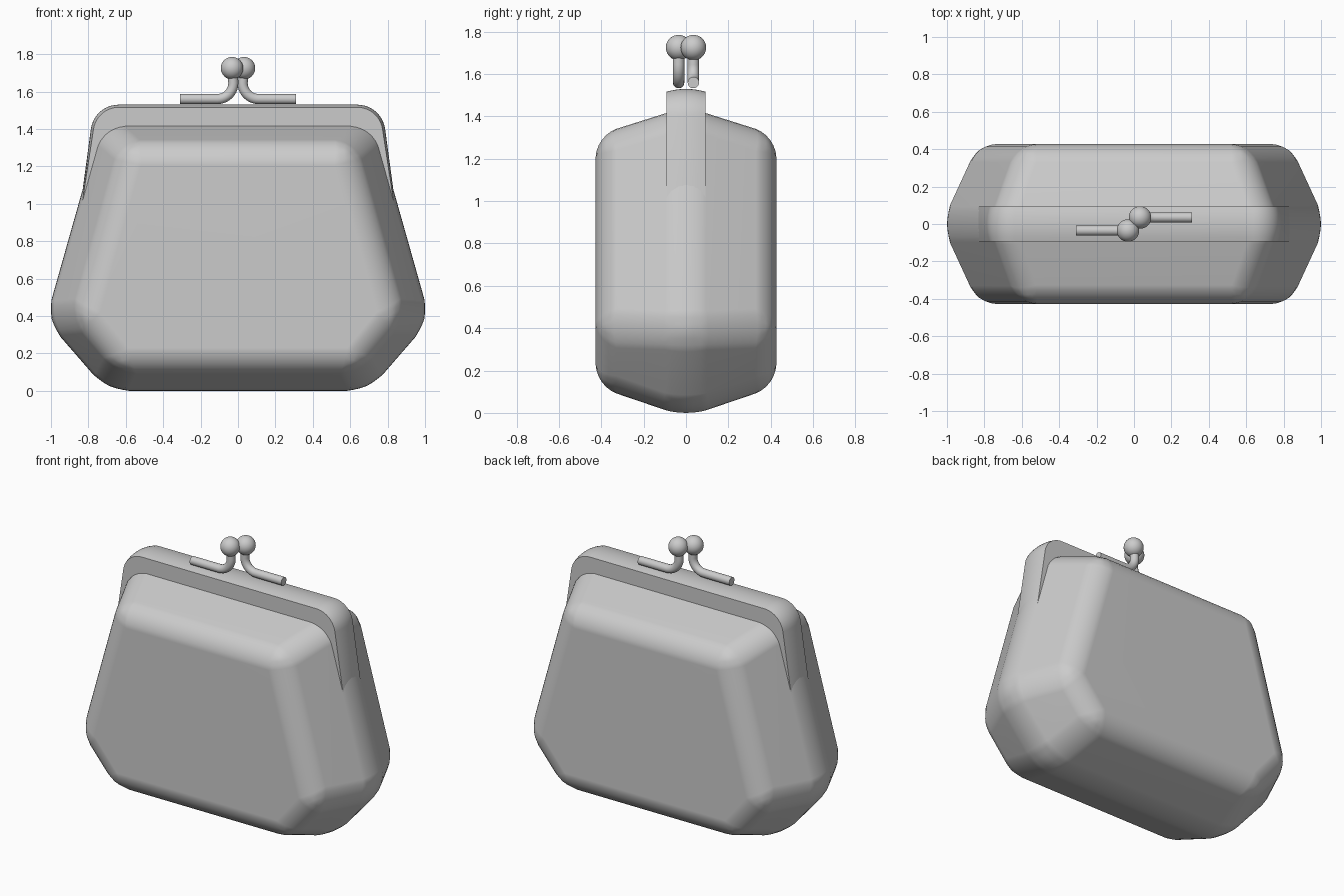
import bpy, bmesh, math
from mathutils import Vector

if "Cube" in bpy.data.objects:
    bpy.data.objects.remove(bpy.data.objects["Cube"])


def finish(bm, name, angle=None):
    bmesh.ops.recalc_face_normals(bm, faces=bm.faces)
    me = bpy.data.meshes.new(name)
    bm.to_mesh(me)
    bm.free()
    ob = bpy.data.objects.new(name, me)
    bpy.context.collection.objects.link(ob)
    for p in me.polygons:
        p.use_smooth = True
    if angle:
        bpy.ops.object.select_all(action='DESELECT')
        ob.select_set(True)
        bpy.context.view_layer.objects.active = ob
        bpy.ops.object.shade_smooth_by_angle(angle=math.radians(angle))
    return ob


def loft(bm, rings):
    """Skin closed rings of (x, y, z) points and cap both ends."""
    vs = [[bm.verts.new(p) for p in r] for r in rings]
    n = len(vs[0])
    for a, b in zip(vs, vs[1:]):
        for i in range(n):
            j = (i + 1) % n
            bm.faces.new((a[i], a[j], b[j], b[i]))
    bm.faces.new(vs[0])
    bm.faces.new(vs[-1])


def mirrored(half):
    """Right half of an outline, bottom to top, closed by its mirror."""
    return half + [(-x, z) for x, z in reversed(half)]


# Pouch: wide middle outline, smaller front and back panels, rounded edges
panel = mirrored([(0.62, 0.13), (0.835, 0.40), (0.585, 1.315)])
middle = mirrored([(0.69, -0.015), (1.028, 0.38), (0.733, 1.45)])
bm = bmesh.new()
loft(bm, [[(x, y, z) for x, z in prof]
          for y, prof in ((-0.427, panel), (0, middle), (0.427, panel))])
bmesh.ops.bevel(bm, geom=list(bm.edges), offset=0.105, offset_type='OFFSET',
                segments=6, profile=0.5, affect='EDGES', clamp_overlap=True)
wide = max(v.co.x for v in bm.verts)
low = min(v.co.z for v in bm.verts)
for v in bm.verts:
    v.co.x /= wide
    v.co.z -= low
pouch = finish(bm, "pouch")
pouch.modifiers.new("even_normals", 'WEIGHTED_NORMAL')


# Metal frame: rounded hoop along the opening with a slightly crowned rim
def frame_outline(inset):
    r = 0.15
    half = [(0.845 - inset * 0.5, 0.97)]
    for i in range(11):
        t = math.radians(8 + 82 * i / 10)
        half.append((0.638 + (r - inset) * math.cos(t),
                     1.38 + (r - inset) * math.sin(t)))
    return mirrored(half)


bm = bmesh.new()
rings = []
for i in range(9):
    y = -0.093 + 0.186 * i / 8
    rings.append([(x, y, z) for x, z in frame_outline(0.014 * (y / 0.093) ** 2)])
loft(bm, rings)
finish(bm, "frame", 35)


# Kiss clasp: two bent rods ending in balls, half a turn apart
def clasp(name, s):
    r, x0, z0 = 0.085, 0.025, 1.56
    path = [(0.31, z0)]
    for i in range(11):
        t = math.radians(270 - 9 * i)
        path.append((x0 + r + r * math.cos(t), z0 + r + r * math.sin(t)))
    path.append((x0 + 0.003, 1.72))
    pts = [Vector((s * x, s * 0.035, z)) for x, z in path]
    side = Vector((0, 1, 0))
    bm = bmesh.new()
    rings = []
    for i, p in enumerate(pts):
        tan = (pts[min(i + 1, len(pts) - 1)] - pts[max(i - 1, 0)]).normalized()
        out = tan.cross(side)
        rings.append([p + 0.027 * (side * math.cos(a) + out * math.sin(a))
                      for a in (math.tau * k / 24 for k in range(24))])
    loft(bm, rings)
    finish(bm, name + "_rod", 35)
    bm = bmesh.new()
    bmesh.ops.create_uvsphere(bm, u_segments=32, v_segments=20, radius=0.06)
    bmesh.ops.translate(bm, verts=bm.verts, vec=(s * 0.032, s * 0.035, 1.725))
    finish(bm, name + "_ball")


clasp("right_clasp", 1)
clasp("left_clasp", -1)
